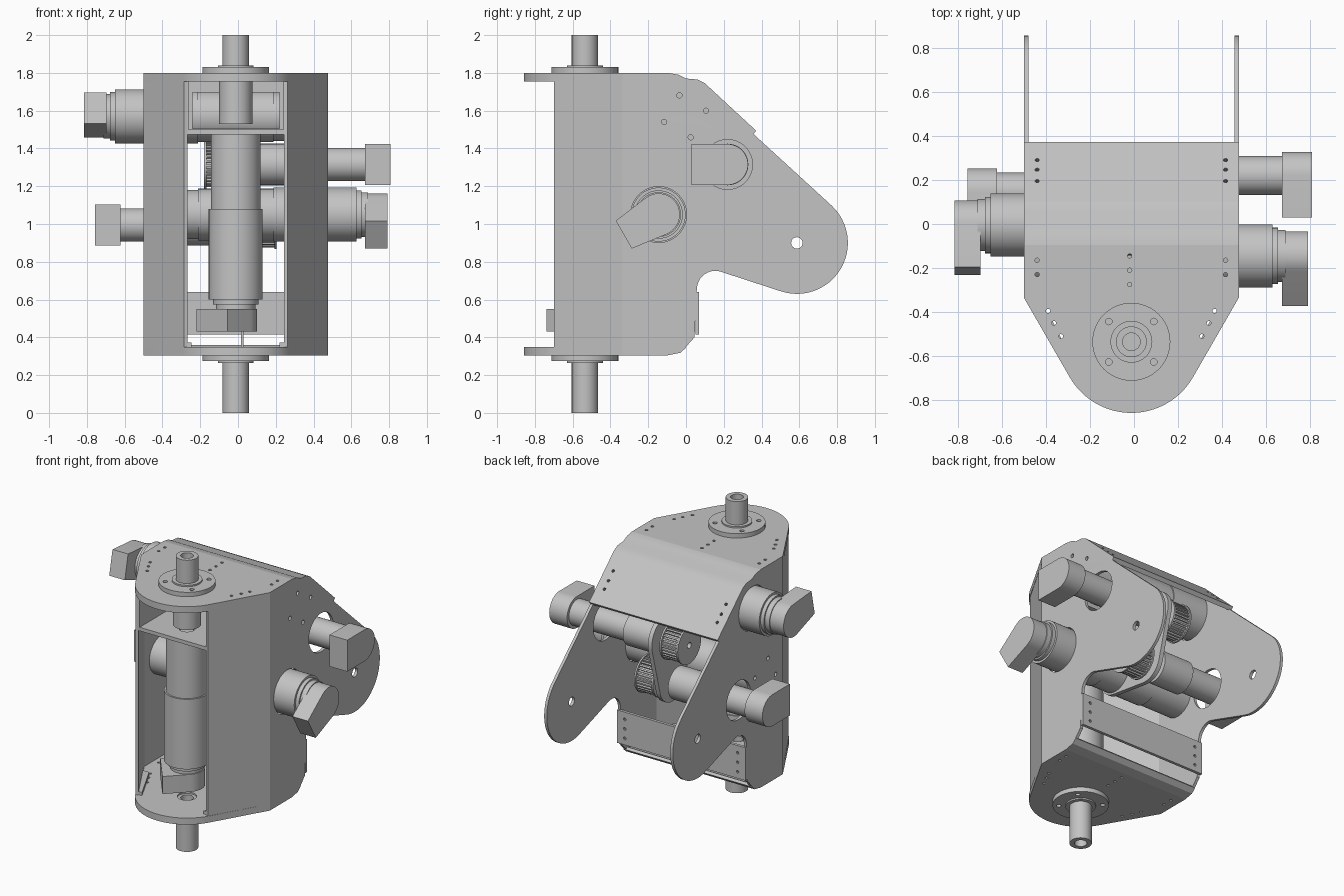
import bpy, bmesh
from math import sin, cos, pi, radians
from mathutils import Vector
from mathutils.geometry import convex_hull_2d

cube = bpy.data.objects.get("Cube")
if cube:
    bpy.data.objects.remove(cube, do_unlink=True)

grey = bpy.data.materials.new("machined grey")
grey.use_nodes = True
grey.diffuse_color = (0.55, 0.55, 0.55, 1)
grey.node_tree.nodes["Principled BSDF"].inputs["Base Color"].default_value = (0.55, 0.55, 0.55, 1)

CX, AY = -0.012, -0.535           # mid plane and steering axis
LEFT, RIGHT = 0.476, -0.5         # outer faces of the side plates


def arc(u, v, r, a0, a1, n=24):
    return [(u + r * cos(radians(a0 + (a1 - a0) * i / n)),
             v + r * sin(radians(a0 + (a1 - a0) * i / n))) for i in range(n + 1)]


def circle(u, v, r, n=48):
    return arc(u, v, r, 0, 360, n)[:-1]


def rect(u0, v0, u1, v1):
    return [(u0, v0), (u1, v0), (u1, v1), (u0, v1)]


def hull(points):
    return [points[i] for i in convex_hull_2d([Vector(p) for p in points])]


def prism(name, loops, lo, hi, axis="Z"):
    """Extrude an outline (first loop) with holes (other loops) along an axis."""
    curve = bpy.data.curves.new(name, "CURVE")
    curve.dimensions, curve.fill_mode, curve.extrude = "2D", "BOTH", 0.5
    for loop in loops:
        s = curve.splines.new("POLY")
        s.points.add(len(loop) - 1)
        for p, (u, v) in zip(s.points, loop):
            p.co = (u, v, 0, 1)
        s.use_cyclic_u = True
    tmp = bpy.data.objects.new(name + " outline", curve)
    mesh = bpy.data.meshes.new_from_object(tmp)
    bpy.data.objects.remove(tmp)
    bpy.data.curves.remove(curve)
    bm = bmesh.new()
    bm.from_mesh(mesh)
    for vert in bm.verts:
        u, v, h = vert.co
        h = lo + (h + 0.5) * (hi - lo)
        vert.co = {"X": (h, u, v), "Y": (u, h, v), "Z": (u, v, h)}[axis]
    bmesh.ops.remove_doubles(bm, verts=bm.verts, dist=0.0001)
    bmesh.ops.recalc_face_normals(bm, faces=bm.faces)
    bm.to_mesh(mesh)
    bm.free()
    mesh.name = name
    mesh.materials.clear()
    mesh.materials.append(grey)
    obj = bpy.data.objects.new(name, mesh)
    bpy.context.collection.objects.link(obj)
    bpy.ops.object.select_all(action="DESELECT")
    obj.select_set(True)
    bpy.context.view_layer.objects.active = obj
    bpy.ops.object.shade_smooth_by_angle(angle=radians(25))
    return obj


def mirror(loop):
    return [(2 * CX - u, v) for u, v in loop]


# Motor axes in (y, z)
UP_SMALL, LOW_SMALL = (0.22, 1.315), (0.145, 0.995)
UP_BIG, LOW_BIG = (-0.005, 1.57), (-0.145, 1.05)

# Side plates
outline = ([(-0.335, 0.305), (-0.095, 0.305), (-0.03, 0.32), (0, 0.35), (0.045, 0.4), (0.056, 0.64)]
           + arc(0.155, 0.655, 0.097, 180, 72, 12)
           + arc(0.587, 0.9, 0.27, -109, 48)
           + [(0.375, 1.46), (0.1, 1.72), (0, 1.755), (-0.095, 1.78), (-0.335, 1.78)])


def side_plate(name, x, small, big, far):
    bolts = [circle(far[0] + 0.115 * cos(a), far[1] + 0.115 * sin(a), 0.014, 12)
             for a in [radians(d) for d in (-10 + 90 * k + 25 for k in range(4))]]
    prism(name, [outline, circle(0.587, 0.9, 0.03), circle(*small, 0.132), circle(*big, 0.148)] + bolts,
          x, x + 0.02, "X")


side_plate("left_side_plate", LEFT - 0.02, UP_SMALL, LOW_BIG, UP_BIG)
side_plate("right_side_plate", RIGHT, LOW_SMALL, UP_BIG, LOW_BIG)

# Tapered front walls
wall = [(RIGHT, -0.335), (-0.287, -0.7), (-0.268, -0.695), (RIGHT + 0.02, -0.33)]
prism("right_front_wall", [wall], 0.32, 1.78)
prism("left_front_wall", [mirror(wall)], 0.32, 1.78)

# Top and bottom plates, with rivet and flange holes
plate = hull(circle(CX, AY, 0.323, 96)
             + [(x, y) for x in (RIGHT, LEFT) for y in (-0.335, -0.095)])
dots = [(-0.44, -0.165), (-0.44, -0.23), (-0.39, -0.395), (-0.364, -0.45), (-0.332, -0.51)]
holes = [circle(x, y, 0.01, 10) for x, y in dots + mirror(dots)]
holes += [circle(-0.02, y, 0.01, 10) for y in (-0.145, -0.21, -0.275)]
for name, lo in (("top_plate", 1.755), ("bottom_plate", 0.305)):
    prism(name, [plate, circle(CX, AY, 0.06)] + holes, lo, lo + 0.045)

# Bent sheets behind the plates
prism("top_bend", [[(-0.095, 1.8), (-0.04, 1.79), (0, 1.77), (0.06, 1.765), (0.1, 1.745),
                    (0.08, 1.72), (0, 1.735), (-0.05, 1.75), (-0.095, 1.755)]], RIGHT, LEFT, "X")
prism("bottom_bend", [[(-0.095, 0.305), (-0.03, 0.318), (0, 0.345), (-0.012, 0.36), (-0.045, 0.345),
                       (-0.095, 0.34)]], RIGHT, LEFT, "X")
slope = prism("sloped_back_plate", [rect(RIGHT, 0, LEFT, 0.37)]
              + [circle(x, v, 0.01, 10) for x in (-0.44, 0.416) for v in (0.13, 0.2, 0.26)], -0.03, 0)
slope.location = (0, 0.1, 1.745)
slope.rotation_euler.x = radians(-42.8)
prism("rear_cross_plate", [rect(RIGHT, 0.415, LEFT, 0.64)]
      + [circle(x, z, 0.01, 10) for x in (-0.44, 0.416) for z in (0.46, 0.525, 0.59)], 0.05, 0.07, "Y")

# Steering axles with bolted flanges
for name, disc, ring, tube in (("top", (1.8, 1.83), (1.83, 1.84), (1.53, 2.0)),
                               ("bottom", (0.275, 0.305), (0.265, 0.275), (0, 0.34))):
    bolts = [circle(CX + sx * 0.102, AY + sy * 0.092, 0.015, 12) for sx in (-1, 1) for sy in (-1, 1)]
    prism(name + "_flange", [circle(CX, AY, 0.177), circle(CX, AY, 0.06)] + bolts, *disc)
    prism(name + "_collar", [circle(CX, AY, 0.095), circle(CX, AY, 0.06)], *ring)
    prism(name + "_axle", [circle(CX, AY, 0.07), circle(CX, AY, 0.04)], *tube)
prism("axle_coupling", [circle(CX, AY, 0.088)], 1.53, 1.755)

# Upper gearbox frame
prism("frame_floor", [rect(-0.275, -0.69, 0.252, -0.2), circle(CX, AY, 0.05)], 1.475, 1.5)
prism("frame_back", [rect(-0.275, 1.475, 0.252, 1.755), rect(-0.24, 1.505, 0.22, 1.695)], -0.2, -0.18, "Y")
for name, x in (("frame_right_side", -0.275), ("frame_left_side", 0.24)):
    prism(name, [rect(-0.69, 1.475, -0.18, 1.755)], x, x + 0.012, "X")

# Corner brackets on the floor
tab = [(-0.27, -0.69), (-0.245, -0.69), (-0.38, -0.42), (-0.43, -0.42)]
prism("right_floor_bracket", [tab], 0.35, 0.372)
prism("left_floor_bracket", [mirror(tab)], 0.35, 0.372)
prism("floor_post", [rect(0.015, -0.35, 0.03, -0.3)], 0.35, 0.43)


def stack(name, centre, steps, axis):
    for i, (r, lo, hi) in enumerate(steps):
        prism(f"{name}_section_{i + 1}", [circle(*centre, r)], min(lo, hi), max(lo, hi), axis)


def terminal_box(name, centre, angle, length, half, r, lo, hi, axis):
    d = Vector((cos(radians(angle)), sin(radians(angle))))
    n, c = Vector((-d.y, d.x)), Vector(centre)
    ends = [tuple(c + d * length + n * s * half) for s in (-1, 1)]
    prism(name, [hull(circle(*centre, r) + ends)], min(lo, hi), max(lo, hi), axis)


# Vertical steering motor
stack("steering_motor", (CX, AY), [(0.132, 1.08, 1.475), (0.143, 0.6, 1.08), (0.12, 0.575, 0.6),
                                   (0.105, 0.54, 0.575)], "Z")
terminal_box("steering_terminal_box", (CX, AY), 218, 0.16, 0.133, 0.112, 0.43, 0.55, "Z")

# Wide cross motors
for name, s, c, angle in (("left_large_motor", 1, LOW_BIG, 210), ("right_large_motor", -1, UP_BIG, 168)):
    def x(v):
        return CX + s * v
    stack(name, c, [(0.13, x(-0.47), x(-0.2)), (0.137, x(-0.2), x(0.2)), (0.143, x(0.2), x(0.64)),
                    (0.128, x(0.64), x(0.665)), (0.118, x(0.665), x(0.7))], "X")
    terminal_box(name + "_terminal_box", c, angle, 0.213, 0.085, 0.112, x(0.685), x(0.803), "X")


def pulley(name, centre, lo, hi):
    teeth = 32
    rim = []
    for i in range(teeth):
        a = 2 * pi * i / teeth
        for k, r in ((0, 0.12), (0.09, 0.12), (0.1, 0.106), (0.19, 0.106)):
            rim.append((centre[0] + r * cos(a + k), centre[1] + r * sin(a + k)))
    prism(name, [rim, circle(*centre, 0.02)], lo, hi, "X")
    for side, x in (("inner", lo), ("outer", hi - 0.012)):
        prism(f"{name}_{side}_rim", [circle(*centre, 0.127), circle(*centre, 0.095)], x, x + 0.012, "X")


# Narrow motors, each driving a toothed pulley across the centre plate
for name, s, c, end in (("left_small_motor", 1, UP_SMALL, 0.82), ("right_small_motor", -1, LOW_SMALL, 0.745)):
    stack(name, c, [(0.11, CX + s * 0.03, CX + s * 0.26), (0.088, CX + s * 0.26, CX + s * (end - 0.12))], "X")
    terminal_box(name + "_terminal_box", c, 180, 0.19, 0.108, 0.108, CX + s * (end - 0.135), CX + s * end, "X")
pulley("upper_pulley", UP_SMALL, -0.18, -0.04)
pulley("lower_pulley", LOW_SMALL, 0.06, 0.205)
prism("centre_plate", [hull(circle(*UP_SMALL, 0.15) + circle(*LOW_SMALL, 0.14) + circle(*LOW_BIG, 0.15))],
      0.0, 0.03, "X")
